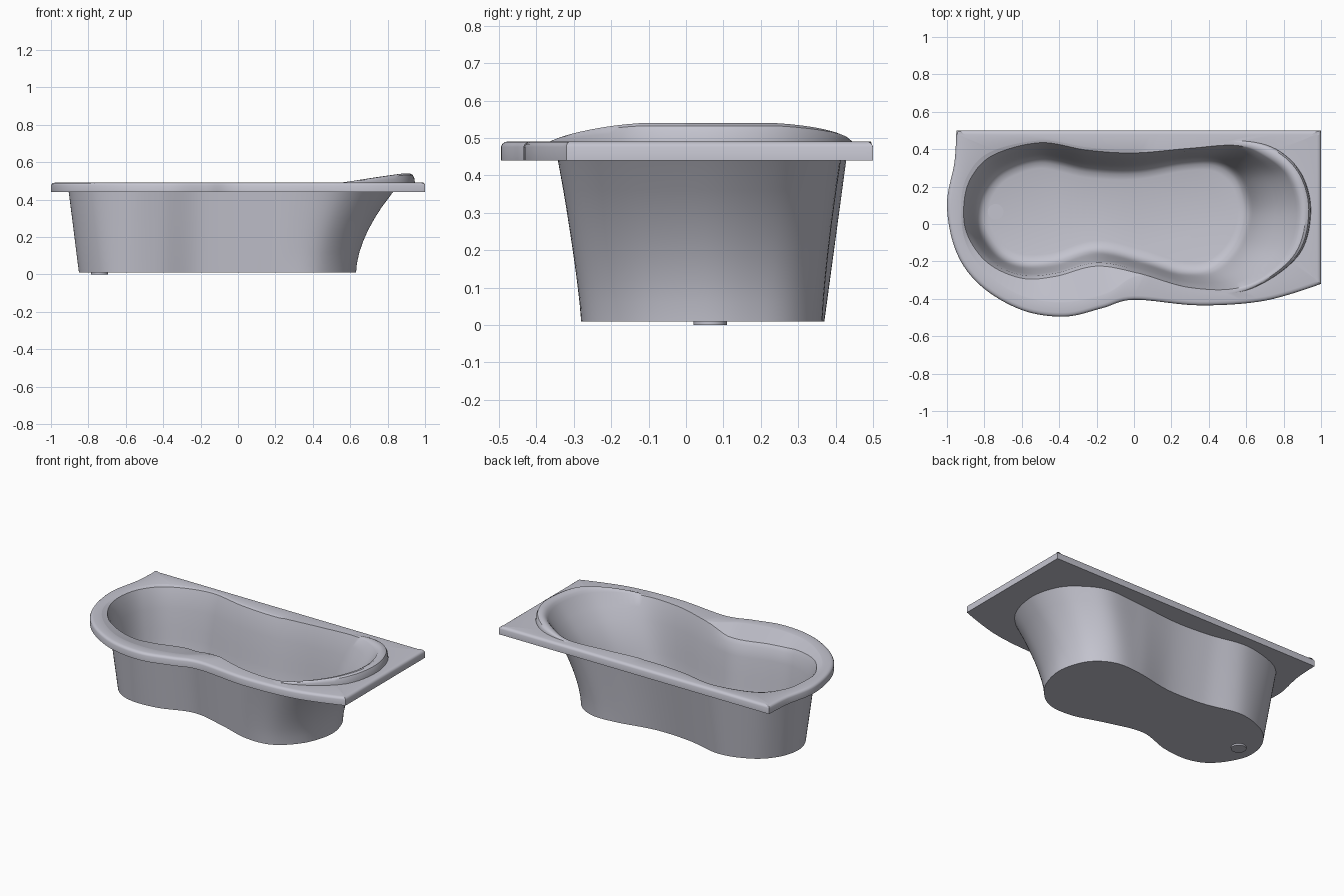
import bpy, bmesh
from mathutils import Vector

if "Cube" in bpy.data.objects:
    bpy.data.objects.remove(bpy.data.objects["Cube"], do_unlink=True)

acrylic = bpy.data.materials.new("pale_grey_acrylic")
acrylic.use_nodes = True
colour = (0.55, 0.55, 0.62, 1)
acrylic.diffuse_color = colour
acrylic.node_tree.nodes["Principled BSDF"].inputs["Base Color"].default_value = colour

STEPS = 8


def clamp(v):
    return max(0.0, min(1.0, v))


def smooth_loop(points, corners=()):
    """Closed spline through matched points, with optional sharp corners."""
    pts = [Vector(p) for p in points]
    n = len(pts)

    def tangent(i):
        return Vector((0, 0)) if i in corners else (pts[(i + 1) % n] - pts[i - 1]) / 2
    out = []
    for i in range(n):
        j = (i + 1) % n
        a, b, ta, tb = pts[i], pts[j], tangent(i), tangent(j)
        for k in range(STEPS):
            t = k / STEPS
            if i in corners and j in corners:
                out.append(a.lerp(b, t))
                continue
            h = t * t * (3 - 2 * t)
            out.append(a.lerp(b, h) + ta * t * (1 - t) ** 2 - tb * t * t * (1 - t))
    return out


def inset(loop, d):
    """Move a counter-clockwise loop inward by d."""
    n = len(loop)
    out = []
    for i, p in enumerate(loop):
        t = (loop[(i + 1) % n] - loop[i - 1]).normalized()
        out.append(p + Vector((-t.y, t.x)) * d)
    return out


def finish(name, bm, angle=0.6):
    bmesh.ops.recalc_face_normals(bm, faces=bm.faces[:])
    mesh = bpy.data.meshes.new(name)
    bm.to_mesh(mesh)
    bm.free()
    obj = bpy.data.objects.new(name, mesh)
    bpy.context.collection.objects.link(obj)
    mesh.materials.append(acrylic)
    bpy.ops.object.select_all(action='DESELECT')
    obj.select_set(True)
    bpy.context.view_layer.objects.active = obj
    bpy.ops.object.shade_smooth_by_angle(angle=angle)
    return obj


# Plan outlines, all running counter-clockwise from the sloping end
rim = smooth_loop([(1, .05), (1, .3), (1, .5), (.7, .5), (.35, .5), (0, .5), (-.35, .5),
                   (-.7, .5), (-.95, .5), (-.96, .33), (-1, .1), (-.95, -.15), (-.82, -.33),
                   (-.6, -.46), (-.37, -.495), (-.17, -.45), (0, -.405), (.35, -.435),
                   (.7, -.41), (1, -.32)], corners=(2, 8, 19))
ledge = smooth_loop([(.945, .05), (.9, .26), (.76, .4), (.56, .445), (.3, .42), (0, .395),
                     (-.25, .41), (-.5, .447), (-.77, .385), (-.89, .26), (-.925, .1),
                     (-.9, -.1), (-.79, -.26), (-.6, -.385), (-.37, -.42), (-.15, -.375),
                     (.035, -.275), (.3, -.352), (.6, -.355), (.87, -.18)])
basin = smooth_loop([(.87, .05), (.82, .25), (.7, .36), (.55, .42), (.3, .405), (0, .38),
                     (-.25, .395), (-.5, .435), (-.75, .37), (-.87, .25), (-.91, .1),
                     (-.89, -.06), (-.78, -.21), (-.6, -.29), (-.42, -.28), (-.2, -.225),
                     (.03, -.265), (.3, -.34), (.58, -.335), (.8, -.18)])
base = smooth_loop([(.63, .05), (.605, .2), (.54, .3), (.42, .36), (.25, .355), (0, .31),
                    (-.25, .32), (-.5, .37), (-.7, .31), (-.81, .2), (-.85, .07),
                    (-.825, -.05), (-.73, -.18), (-.6, -.235), (-.42, -.225), (-.2, -.16),
                    (.03, -.21), (.25, -.275), (.43, -.26), (.57, -.13)])


def wall(z):
    """Outline of the body at height z, flaring in a curve at the sloping end."""
    t = clamp((z - .01) / .48)
    return [a.lerp(b, t ** (1 + .75 * clamp((a.x - .2) / .4))) for a, b in zip(base, basin)]


def flat(loop, z):
    return [(p.x, p.y, z) for p in loop]


def deck(u, crown):
    """Ring between ledge and basin: raised headrest, sunken shelf."""
    ring = []
    for a, b in zip(ledge, basin):
        p = a.lerp(b, u)
        lift = .05 * clamp((a.x - .55) / .36) * crown
        drop = .035 * u * clamp((a - b).length / .12) if a.x < .05 else 0
        ring.append((p.x, p.y, .49 + lift - drop))
    return ring


# Tub shell: outside wall, underside of rim, rim edge, deck, inside wall, floor
rings = [flat(wall(z), z) for z in (.01, .06, .12, .18, .24, .3, .36, .44)]
rings += [flat(rim, z) for z in (.44, .476)]
rings += [flat(inset(rim, d), z) for d, z in ((.004, .484), (.011, .489), (.022, .491))]
rings += [deck(u, c) for u, c in ((0, 0), (.04, .5), (.15, .85), (.35, 1), (.6, .95),
                                  (.85, .7), (1, .35))]
rings += [flat(inset(wall(z), d), z) for z, d in
          ((.43, .01), (.36, .013), (.3, .015), (.24, .015), (.18, .015), (.12, .015),
           (.085, .018), (.055, .028), (.038, .046), (.03, .075))]

bm = bmesh.new()
vert_rings = [[bm.verts.new(p) for p in ring] for ring in rings]
count = len(base)
for lower, upper in zip(vert_rings, vert_rings[1:]):
    for i in range(count):
        j = (i + 1) % count
        bm.faces.new((lower[i], lower[j], upper[j], upper[i]))
bm.faces.new(vert_rings[0])
bm.faces.new(vert_rings[-1])
finish("tub_shell", bm)


# Drain fitting: ring on the floor and stub below
def disc(name, radius, z0, z1):
    bm = bmesh.new()
    bmesh.ops.create_cone(bm, cap_ends=True, segments=32, radius1=radius, radius2=radius,
                          depth=z1 - z0)
    bmesh.ops.translate(bm, verts=bm.verts[:], vec=(-.74, .065, (z0 + z1) / 2))
    finish(name, bm)


disc("drain_stub", .045, 0, .012)
disc("drain_cover", .042, .028, .034)
